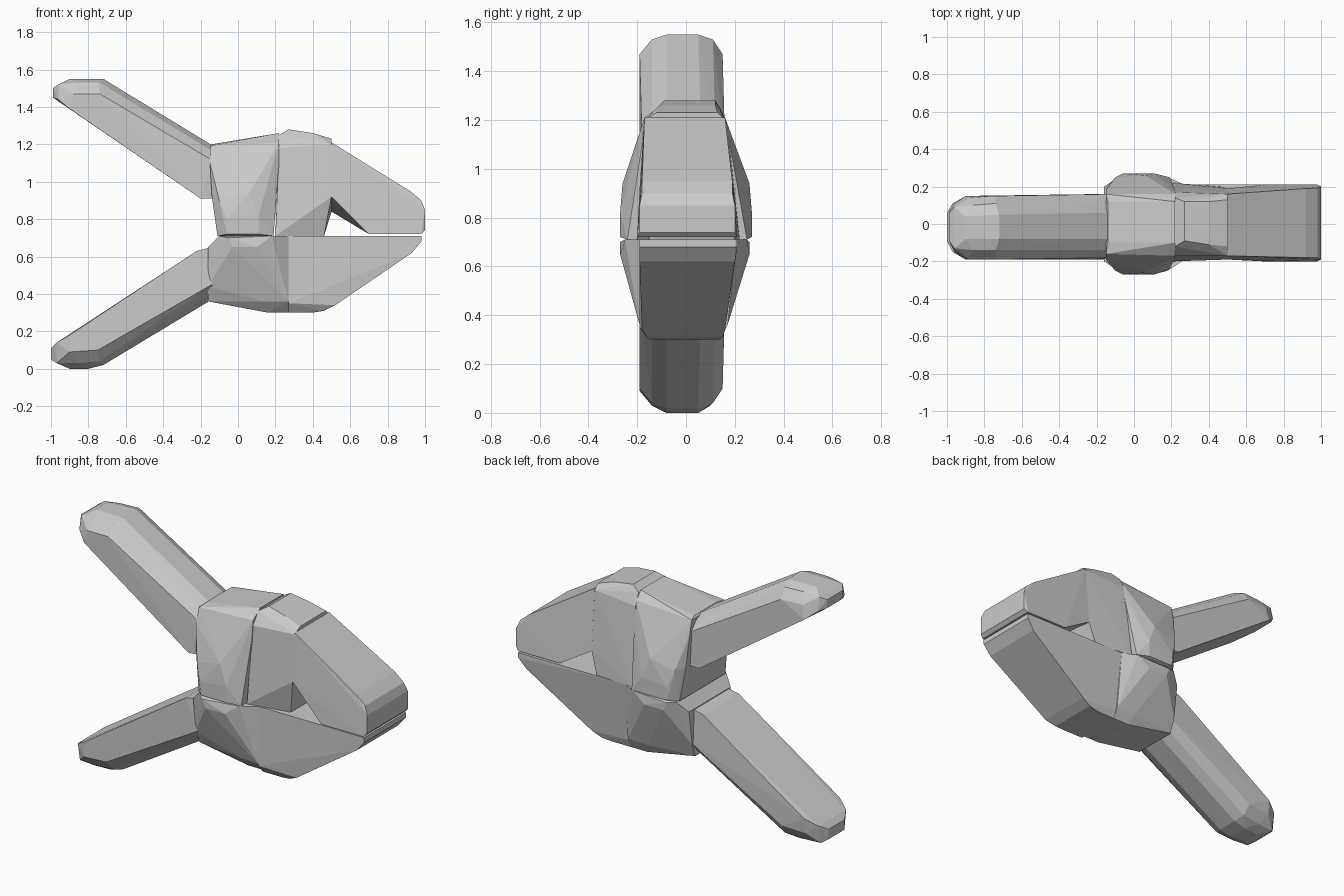
import bpy, bmesh


def hull(name, spans):
    """Faceted solid: convex hull of cross-wise spans (x, z, y_front, y_back)."""
    bm = bmesh.new()
    for x, z, y0, y1 in spans:
        bm.verts.new((x, y0, z))
        bm.verts.new((x, y1, z))
    res = bmesh.ops.convex_hull(bm, input=bm.verts)
    loose = {g for g in res["geom_interior"] + res["geom_unused"]
             if isinstance(g, bmesh.types.BMVert)}
    bmesh.ops.delete(bm, geom=list(loose), context='VERTS')
    bmesh.ops.dissolve_limit(bm, angle_limit=0.02, verts=bm.verts, edges=bm.edges)
    bmesh.ops.recalc_face_normals(bm, faces=bm.faces)
    me = bpy.data.meshes.new(name)
    bm.to_mesh(me)
    bm.free()
    ob = bpy.data.objects.new(name, me)
    bpy.context.collection.objects.link(ob)
    return ob


# Handles: flat inside, rounded outside and at the tip
hull("upper_handle", [
    (-0.99, 1.45, -0.09, 0.06), (-0.99, 1.50, -0.09, 0.06),
    (-0.96, 1.44, -0.15, 0.11), (-0.96, 1.52, -0.13, 0.09),
    (-0.90, 1.39, -0.19, 0.15), (-0.88, 1.47, -0.19, 0.14),
    (-0.90, 1.55, -0.08, 0.04), (-0.86, 1.53, -0.14, 0.10),
    (-0.72, 1.55, -0.08, 0.05), (-0.74, 1.53, -0.14, 0.11),
    (-0.74, 1.47, -0.19, 0.15),
    (-0.20, 0.91, -0.19, 0.16), (-0.13, 0.91, -0.18, 0.16),
    (-0.13, 1.11, -0.18, 0.16), (-0.13, 1.16, -0.14, 0.12),
    (-0.13, 1.19, -0.08, 0.06)])
hull("lower_handle", [
    (-1.00, 0.05, -0.09, 0.06), (-1.00, 0.11, -0.09, 0.06),
    (-0.97, 0.03, -0.13, 0.09), (-0.97, 0.14, -0.15, 0.11),
    (-0.90, 0.09, -0.19, 0.14), (-0.90, 0.18, -0.19, 0.15),
    (-0.90, 0.00, -0.07, 0.04), (-0.86, 0.03, -0.14, 0.10),
    (-0.80, 0.00, -0.08, 0.05), (-0.72, 0.02, -0.08, 0.05),
    (-0.74, 0.04, -0.14, 0.11), (-0.75, 0.10, -0.19, 0.15),
    (-0.22, 0.63, -0.19, 0.15), (-0.14, 0.65, -0.18, 0.15),
    (-0.14, 0.45, -0.19, 0.16), (-0.14, 0.40, -0.14, 0.12),
    (-0.14, 0.37, -0.08, 0.06)])

# Pivot blocks: widest around the hinge
hull("upper_pivot", [
    (-0.15, 1.19, -0.16, 0.16), (-0.15, 1.10, -0.19, 0.18),
    (-0.14, 0.92, -0.20, 0.20), (-0.11, 0.71, -0.22, 0.22),
    (-0.10, 0.90, -0.25, 0.25), (-0.06, 0.80, -0.27, 0.27),
    (-0.06, 0.72, -0.27, 0.27), (0.11, 0.72, -0.27, 0.27),
    (0.11, 0.82, -0.27, 0.27), (0.06, 0.94, -0.26, 0.26),
    (0.19, 0.71, -0.24, 0.25), (0.22, 1.10, -0.18, 0.18),
    (0.22, 1.21, -0.17, 0.16), (0.22, 1.26, -0.10, 0.12),
    (0.16, 1.25, -0.10, 0.12), (-0.14, 1.20, -0.10, 0.12)])
hull("lower_pivot", [
    (-0.16, 0.36, -0.14, 0.14), (-0.16, 0.44, -0.18, 0.17),
    (-0.16, 0.65, -0.20, 0.20), (-0.10, 0.71, -0.24, 0.24),
    (-0.05, 0.70, -0.27, 0.26), (-0.03, 0.65, -0.27, 0.26),
    (0.10, 0.65, -0.27, 0.26), (0.18, 0.71, -0.25, 0.25),
    (0.27, 0.71, -0.19, 0.21), (0.27, 0.36, -0.19, 0.17),
    (0.27, 0.30, -0.13, 0.14), (0.16, 0.30, -0.13, 0.14),
    (0.14, 0.36, -0.18, 0.17)])

# Upper jaw: root and hooked tip
hull("upper_jaw_root", [
    (0.20, 0.71, -0.20, 0.22), (0.22, 1.18, -0.17, 0.17),
    (0.22, 1.25, -0.12, 0.14), (0.27, 1.28, -0.09, 0.12),
    (0.40, 1.26, -0.11, 0.12), (0.50, 1.23, -0.12, 0.13),
    (0.50, 1.20, -0.17, 0.16), (0.50, 0.92, -0.19, -0.17),
    (0.50, 0.84, 0.17, 0.19), (0.46, 0.71, -0.15, 0.20)])
hull("upper_jaw_tip", [
    (0.50, 1.21, -0.17, 0.16), (0.50, 0.92, -0.19, -0.17),
    (0.50, 0.84, 0.17, 0.19), (0.70, 0.72, -0.20, 0.21),
    (0.98, 0.72, -0.20, 0.21), (1.00, 0.74, -0.19, 0.20),
    (1.00, 0.85, -0.19, 0.20), (0.98, 0.90, -0.18, 0.19),
    (0.92, 0.95, -0.18, 0.19)])

# Lower jaw: single wedge
hull("lower_jaw", [
    (0.27, 0.71, -0.19, 0.21), (0.27, 0.35, -0.19, 0.16),
    (0.27, 0.30, -0.15, 0.14), (0.40, 0.30, -0.15, 0.14),
    (0.46, 0.31, -0.16, 0.15), (0.52, 0.34, -0.18, 0.16),
    (0.93, 0.62, -0.19, 0.20), (0.98, 0.68, -0.19, 0.21),
    (0.98, 0.71, -0.19, 0.21)])
